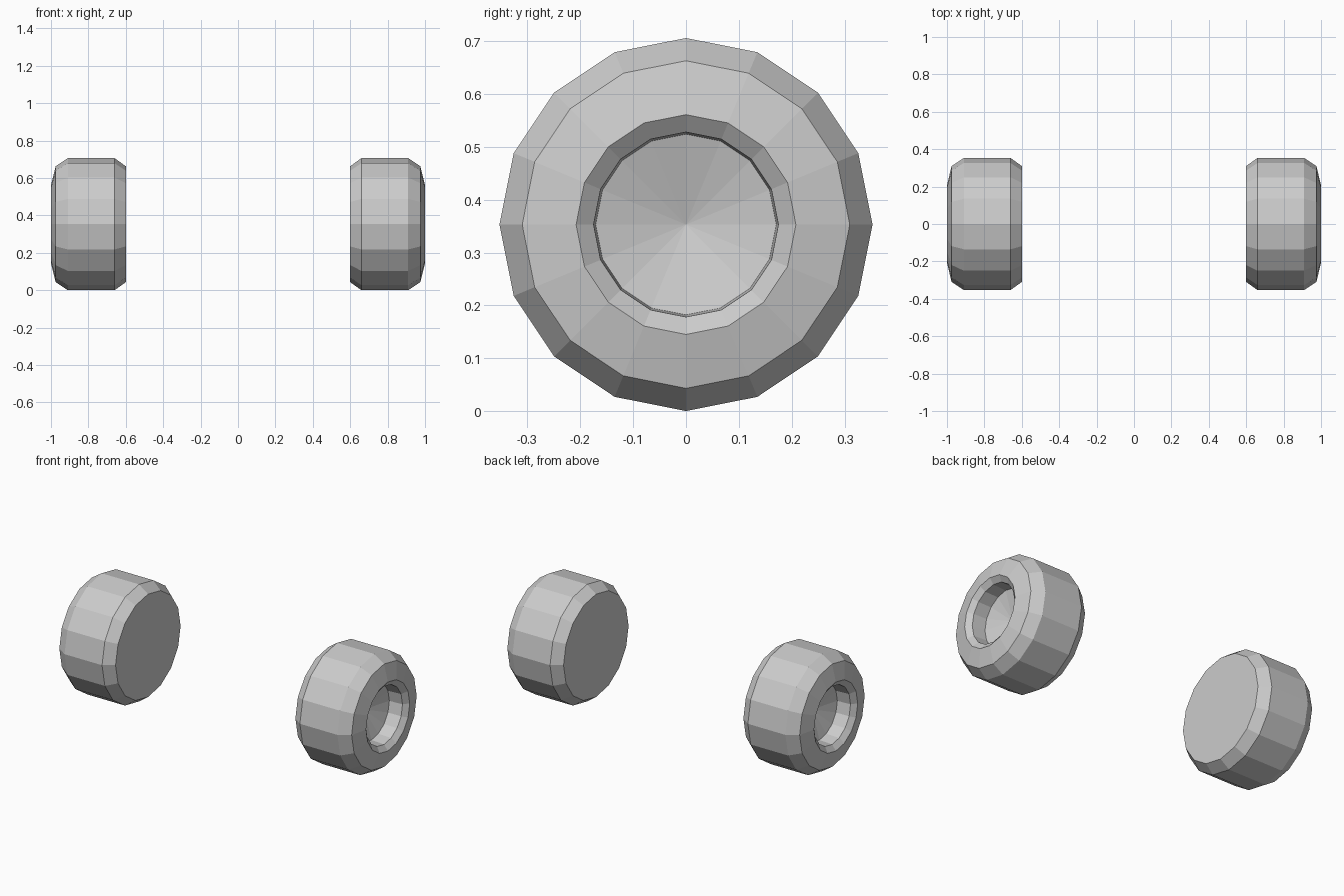
import bpy
from math import sin, cos, pi

cube = bpy.data.objects.get("Cube")
if cube:
    bpy.data.objects.remove(cube, do_unlink=True)

SIDES = 16
RADIUS = 0.353

# Wheel cross-section as (distance from centre plane, radius), inner cap to hub
PROFILE = [(0.6, 0), (0.6, 0.31), (0.66, RADIUS), (0.91, RADIUS),
           (0.975, 0.31), (1.0, 0.208), (0.975, 0.175), (0.89, 0.171),
           (0.84, 0)]

grey = bpy.data.materials.new("wheel grey")
grey.use_nodes = True
colour = (0.6, 0.6, 0.6, 1)
grey.diffuse_color = colour
grey.node_tree.nodes["Principled BSDF"].inputs["Base Color"].default_value = colour


def wheel(name, side):
    """Lathe the cross-section around the axle; side is +1 or -1."""
    verts, rings, faces = [], [], []
    for x, r in PROFILE:
        count = SIDES if r else 1
        start = len(verts)
        for i in range(count):
            a = 2 * pi * i / SIDES
            verts.append((side * x, r * sin(a), RADIUS + r * cos(a)))
        rings.append([start + i % count for i in range(SIDES)])
    for a, b in zip(rings, rings[1:]):
        for i in range(SIDES):
            j = (i + 1) % SIDES
            face = list(dict.fromkeys((a[i], a[j], b[j], b[i])))
            faces.append(face if side < 0 else face[::-1])
    mesh = bpy.data.meshes.new(name)
    mesh.from_pydata(verts, [], faces)
    mesh.materials.append(grey)
    obj = bpy.data.objects.new(name, mesh)
    bpy.context.collection.objects.link(obj)


wheel("left_wheel", 1)
wheel("right_wheel", -1)
